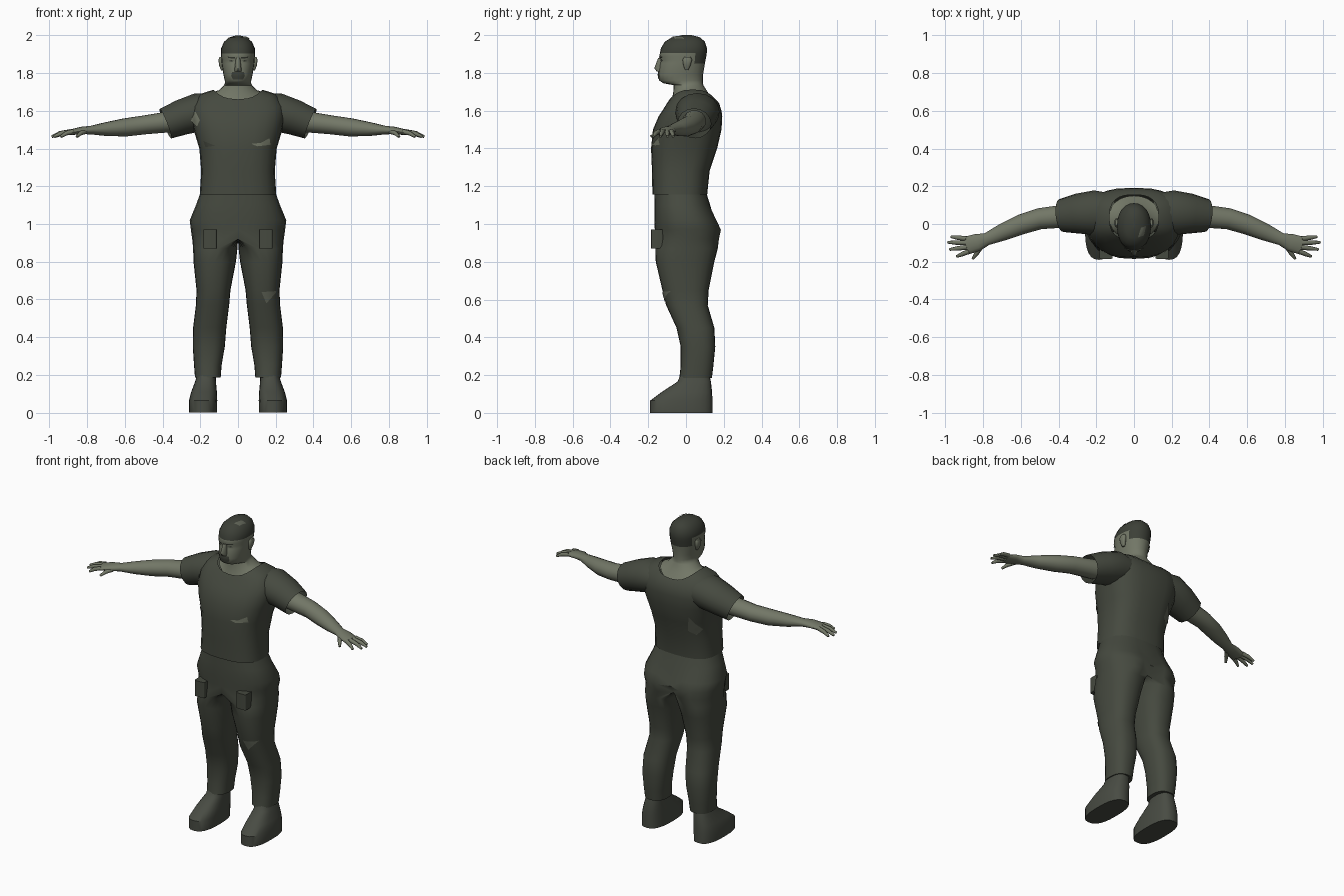
import bpy
import bmesh
from math import sin, cos, pi, radians
from mathutils import Vector

SIDES = 24
default_cube = bpy.data.objects.get("Cube")
if default_cube:
    bpy.data.objects.remove(default_cube, do_unlink=True)


def material(name, red, green, blue):
    mat = bpy.data.materials.new(name)
    mat.use_nodes = True
    colour = (red, green, blue, 1.0)
    mat.diffuse_color = colour
    for node in mat.node_tree.nodes:
        if node.type == "BSDF_PRINCIPLED":
            node.inputs["Base Color"].default_value = colour
            node.inputs["Roughness"].default_value = 0.8
    return mat


SKIN = material("olive skin", 0.17, 0.185, 0.135)
CLOTH = material("dark olive cloth", 0.06, 0.067, 0.05)
LEATHER = material("dark olive leather", 0.065, 0.071, 0.056)
HAIR = material("dark hair", 0.045, 0.05, 0.038)
SCALP = material("faded scalp", 0.11, 0.12, 0.09)


def level_ring(z, centre, outer, inner, front, back, dip=0.0, cleft=0.0, power=2.4):
    """Horizontal rounded ring; an inner width of zero makes a half ring on the mirror plane."""
    points = []
    for i in range(SIDES):
        angle = -pi / 2 + 2 * pi * i / SIDES
        c, s = cos(angle), sin(angle)
        width = outer if c > 0 else -inner
        x = centre + width * abs(c) ** (2 / power)
        y = abs(s) ** (2 / power) * (1 if s > 0 else -1)
        y = (front + back) / 2 + y * (back - front) / 2
        if s > 0:
            y -= cleft * max(0, 1 - x / 0.08)
        points.append(Vector((x, y, z - dip * s * s)))
    return points


def tube_rings(path, sides):
    """Rings square to a path of (x, y, z, half width, half height) stations."""
    spots = [Vector(p[:3]) for p in path]
    rings = []
    for i, station in enumerate(path):
        ahead = spots[min(i + 1, len(path) - 1)] - spots[max(i - 1, 0)]
        ahead.normalize()
        side = ahead.cross(Vector((0, 0, 1))).normalized()
        up = side.cross(ahead)
        turns = [2 * pi * k / sides for k in range(sides)]
        rings.append([spots[i] + side * cos(t) * station[3] + up * sin(t) * station[4]
                      for t in turns])
    return rings


def finish(name, bm, mats, angle=40):
    mesh = bpy.data.meshes.new(name)
    bm.to_mesh(mesh)
    bm.free()
    for mat in mats:
        mesh.materials.append(mat)
    for face in mesh.polygons:
        face.use_smooth = True
    mesh.set_sharp_from_angle(angle=radians(angle))
    obj = bpy.data.objects.new(name, mesh)
    bpy.context.scene.collection.objects.link(obj)
    return obj


def build(name, lofts, mats, caps=True, rule=None, angle=40):
    """Skin each list of rings, drop the wall on the mirror plane, then mirror."""
    bm = bmesh.new()
    for rings in lofts:
        rows = [[bm.verts.new(p) for p in ring] for ring in rings]
        for low, high in zip(rows, rows[1:]):
            for i in range(len(low)):
                j = (i + 1) % len(low)
                bm.faces.new((low[i], low[j], high[j], high[i]))
        if caps:
            bm.faces.new(rows[0][::-1])
            bm.faces.new(rows[-1])
    bmesh.ops.recalc_face_normals(bm, faces=bm.faces)
    wall = [f for f in bm.faces if all(abs(v.co.x) < 0.0001 for v in f.verts)]
    bmesh.ops.delete(bm, geom=wall, context="FACES")
    if rule:
        for face in bm.faces:
            face.material_index = rule(face.calc_center_median())
    obj = finish(name, bm, mats, angle)
    mirror = obj.modifiers.new("Mirror", "MIRROR")
    mirror.use_clip = True
    return obj


def patch(name, outline, target, mat, axis="Y", sign=-1):
    """Thin painted plate or tear, wrapped onto a surface from one side."""
    bm = bmesh.new()
    if axis == "Y":
        corners = [Vector((u, sign * 0.6, v)) for u, v in outline]
    else:
        corners = [Vector((u, v, 3)) for u, v in outline]
    bm.faces.new([bm.verts.new(c) for c in corners])
    bmesh.ops.triangulate(bm, faces=bm.faces[:])
    bmesh.ops.subdivide_edges(bm, edges=bm.edges[:], cuts=4, use_grid_fill=True)
    bm.normal_update()
    for face in bm.faces:
        toward = face.normal.y if axis == "Y" else face.normal.z
        if toward * sign < 0:
            face.normal_flip()
    obj = finish(name, bm, [mat])
    wrap = obj.modifiers.new("Wrap", "SHRINKWRAP")
    wrap.target = target
    wrap.wrap_method = "PROJECT"
    wrap.wrap_mode = "ABOVE_SURFACE"
    wrap.use_project_y = axis == "Y"
    wrap.use_project_z = axis == "Z"
    wrap.use_positive_direction = axis == "Y" and sign < 0
    wrap.use_negative_direction = not wrap.use_positive_direction
    wrap.offset = 0.004
    return obj


def half_rings(rows, power=2.4):
    """Rows of z, half width, front, back and optional dip."""
    return [level_ring(r[0], 0, r[1], 0, r[2], r[3], *r[4:], power=power) for r in rows]


# Shirt body with short sleeves
shirt_body = half_rings([
    (1.155, 0.203, -0.178, 0.112), (1.28, 0.195, -0.18, 0.125), (1.4, 0.205, -0.185, 0.165),
    (1.5, 0.235, -0.175, 0.188), (1.57, 0.25, -0.145, 0.192), (1.63, 0.245, -0.125, 0.188, 0.03),
    (1.69, 0.2, -0.1, 0.175, 0.05), (1.712, 0.13, -0.085, 0.155, 0.05)], power=2.7)
sleeve = tube_rings([
    (0.1, 0.06, 1.6, 0.1, 0.085), (0.21, 0.06, 1.593, 0.118, 0.102),
    (0.3, 0.055, 1.565, 0.106, 0.094), (0.385, 0.045, 1.532, 0.088, 0.084)], 16)
shirt = build("shirt", [shirt_body, sleeve], [CLOTH], caps=False)

# Trousers: shared hips that part into two legs
trouser_rows = [
    (1.19, 0, 0.19, 0, -0.165, 0.1), (1.1, 0, 0.223, 0, -0.168, 0.128),
    (1.02, 0, 0.256, 0, -0.168, 0.165, 0, 0.015), (0.97, 0, 0.25, 0, -0.165, 0.19, 0, 0.03),
    (0.92, 0, 0.243, 0, -0.165, 0.18, 0, 0.05), (0.87, 0.1, 0.138, 0.097, -0.162, 0.168),
    (0.8, 0.123, 0.113, 0.112, -0.16, 0.15), (0.65, 0.13, 0.09, 0.09, -0.125, 0.12),
    (0.57, 0.135, 0.088, 0.088, -0.105, 0.115), (0.45, 0.15, 0.088, 0.088, -0.05, 0.15),
    (0.35, 0.155, 0.085, 0.085, -0.028, 0.155), (0.25, 0.16, 0.073, 0.073, -0.028, 0.145),
    (0.185, 0.16, 0.068, 0.068, -0.035, 0.137)]
trousers = build("trousers", [[level_ring(*r) for r in trouser_rows]], [CLOTH])
pocket_rows = [(z, 0.148, 0.035, 0.035, -0.185, -0.12) for z in (0.87, 0.97)]
build("thigh_pockets", [[level_ring(*r, power=9) for r in pocket_rows]], [CLOTH])

# Shoes
shoe_rows = [(0, 0.185, 0.074, -0.19, 0.14), (0.065, 0.185, 0.075, -0.19, 0.14),
             (0.11, 0.18, 0.068, -0.13, 0.138), (0.165, 0.172, 0.055, -0.045, 0.132),
             (0.2, 0.168, 0.05, -0.03, 0.125)]
shoe = [level_ring(z, x, w, w, f, b, power=2.6) for z, x, w, f, b in shoe_rows]
build("shoes", [shoe], [LEATHER])

# Arms, palms, fingers and thumbs
arm = tube_rings([
    (0.34, 0.045, 1.545, 0.062, 0.058), (0.5, 0.028, 1.525, 0.056, 0.051),
    (0.6, -0.003, 1.512, 0.053, 0.049), (0.7, -0.045, 1.503, 0.045, 0.037),
    (0.78, -0.08, 1.498, 0.033, 0.023), (0.83, -0.098, 1.496, 0.046, 0.02),
    (0.89, -0.115, 1.486, 0.048, 0.015)], 14)
finger_ends = [((0.89, -0.078), (0.97, -0.068)), ((0.89, -0.1), (0.988, -0.097)),
               ((0.885, -0.123), (0.978, -0.135)), ((0.875, -0.145), (0.94, -0.172)),
               ((0.81, -0.12), (0.855, -0.185))]
digits = []
for root, tip in finger_ends:
    start, end = Vector((*root, 1.49)), Vector((*tip, 1.463))
    middle = start.lerp(end, 0.55) + Vector((0, 0, 0.006))
    sizes = zip((start, middle, end), (0.013, 0.012, 0.007))
    digits.append(tube_rings([(*p, r, r) for p, r in sizes], 8))
build("arms_and_hands", [arm] + digits, [SKIN], angle=60)

# Head with neck, nose and ears; short hair coloured by height
skull = half_rings([
    (1.7, 0.132, -0.08, 0.15, 0.05), (1.71, 0.1, -0.068, 0.12, 0.02), (1.735, 0.075, -0.065, 0.092),
    (1.745, 0.07, -0.12, 0.09), (1.76, 0.07, -0.142, 0.09), (1.79, 0.077, -0.147, 0.09),
    (1.85, 0.086, -0.138, 0.1), (1.867, 0.087, -0.133, 0.103), (1.885, 0.089, -0.142, 0.107),
    (1.905, 0.09, -0.138, 0.11), (1.93, 0.09, -0.133, 0.111), (1.965, 0.075, -0.112, 0.1),
    (1.988, 0.05, -0.075, 0.075), (2.0, 0.012, -0.02, 0.03)], power=2.15)
nose = half_rings([(1.88, 0.011, -0.147, -0.11), (1.825, 0.018, -0.168, -0.11),
                   (1.808, 0.018, -0.155, -0.11)])
ear_rows = [(1.815, 0.082, 0.008, -0.005, 0.012), (1.84, 0.088, 0.012, -0.014, 0.024),
            (1.87, 0.091, 0.013, -0.018, 0.032), (1.885, 0.09, 0.009, -0.008, 0.024)]
ear = [level_ring(z, x, w, w, f, b) for z, x, w, f, b in ear_rows]


def hair_rule(centre):
    nape = centre.y > 0.035 and centre.z > 1.85 and centre.x < 0.085
    return 1 if centre.z > 1.905 or nape else 0


head = build("head", [skull, nose, ear], [SKIN, HAIR], rule=hair_rule, angle=55)

# Facial details
for side, label in ((1, "left"), (-1, "right")):
    eye = [(0.02, 1.865), (0.033, 1.86), (0.047, 1.865), (0.034, 1.871)]
    brow = [(0.014, 1.877), (0.05, 1.881), (0.052, 1.888), (0.016, 1.885)]
    for part, outline in (("eye", eye), ("eyebrow", brow)):
        patch(label + "_" + part, [(side * u, v) for u, v in outline], head, HAIR)
patch("beard", [(-0.025, 1.768), (0.025, 1.768), (0.034, 1.785), (0.03, 1.807),
                (-0.03, 1.807), (-0.034, 1.785)], head, HAIR)
patch("bald_patch", [(0.02, -0.07), (0.05, -0.06), (0.062, -0.01), (0.035, -0.02)],
      head, SCALP, axis="Z", sign=1)

# Tears in the clothes
patch("chest_tear", [(0.07, 1.425), (0.12, 1.43), (0.165, 1.455), (0.17, 1.42), (0.1, 1.412)],
      shirt, SKIN)
patch("rib_tear", [(-0.18, 1.44), (-0.12, 1.415), (-0.17, 1.408)], shirt, HAIR)
patch("shoulder_tear", [(-0.25, 1.55), (-0.225, 1.6), (-0.2, 1.55), (-0.215, 1.515)], shirt, SKIN)
patch("back_tear", [(-0.18, 1.36), (-0.13, 1.45), (-0.11, 1.35), (-0.15, 1.32)], shirt, SCALP, sign=1)
patch("knee_tear", [(0.125, 0.64), (0.205, 0.645), (0.15, 0.58)], trousers, SCALP)
